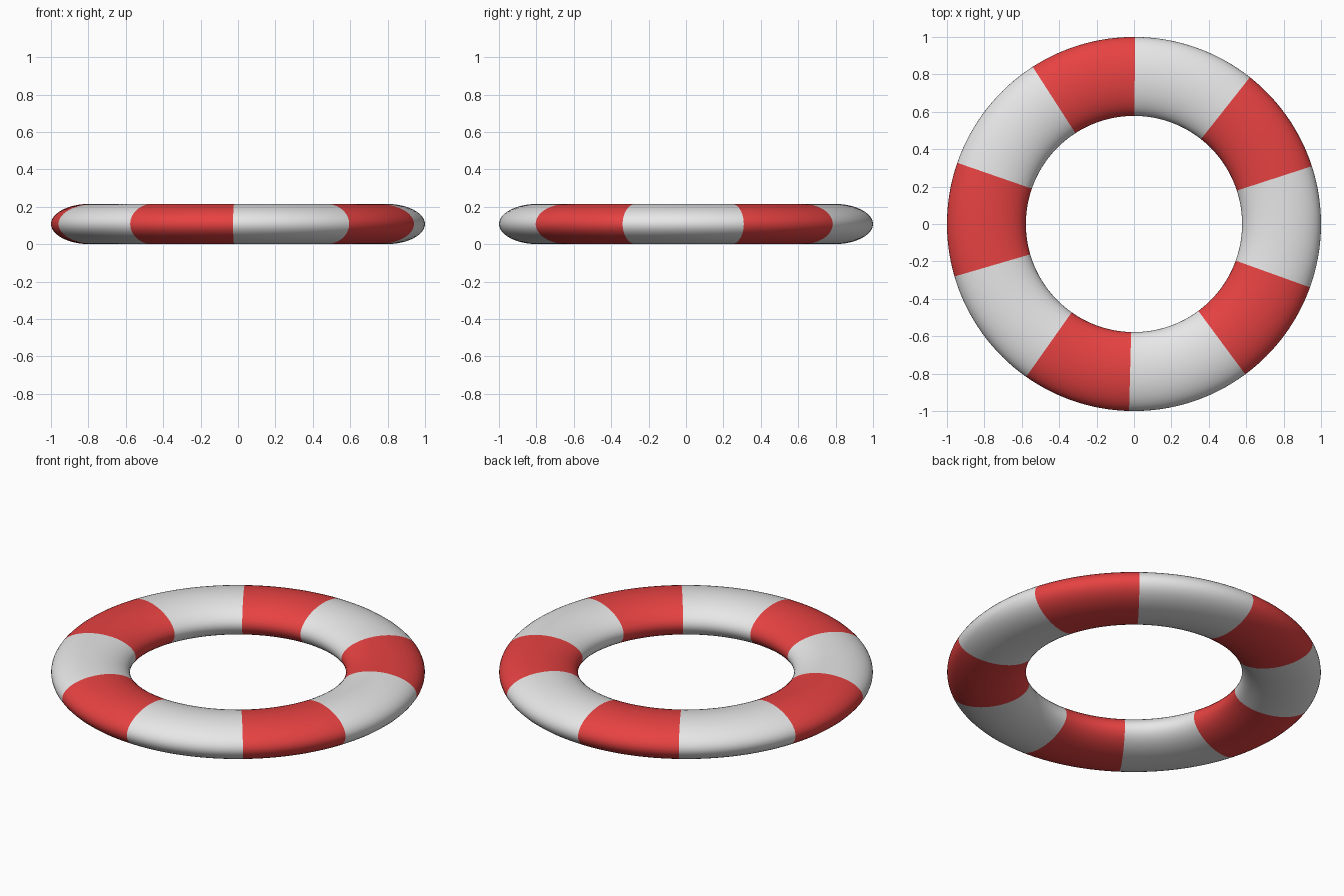
import bpy
import bmesh
from math import sin, cos, radians, tau

cube = bpy.data.objects.get("Cube")
if cube:
    bpy.data.objects.remove(cube, do_unlink=True)


def make_material(name, colour):
    mat = bpy.data.materials.new(name)
    mat.use_nodes = True
    mat.diffuse_color = colour
    mat.node_tree.nodes["Principled BSDF"].inputs["Base Color"].default_value = colour
    return mat


white = make_material("white", (0.8, 0.8, 0.8, 1))
red = make_material("red", (0.8, 0.054, 0.054, 1))

# Ring proportions: an oval tube swept round a circle
RING_RADIUS, TUBE_WIDTH, TUBE_HEIGHT = 0.789, 0.211, 0.108
TUBE_SIDES, BAND_STEPS = 48, 16

# Angles where the stripes meet, starting with a red stripe
edges = [18, 51.7, 89.7, 122.8, 160.9, 196.3, 234.8, 268.5, 306.5, 340.2]
edges.append(edges[0] + 360)

# Ring angles, evenly divided inside each stripe
angles = []
for start, end in zip(edges, edges[1:]):
    angles += [radians(start + (end - start) * i / BAND_STEPS) for i in range(BAND_STEPS)]

bm = bmesh.new()
loops = []
for a in angles:
    loop = []
    for j in range(TUBE_SIDES):
        t = tau * j / TUBE_SIDES
        r = RING_RADIUS + TUBE_WIDTH * cos(t)
        z = TUBE_HEIGHT * (1 + sin(t))
        loop.append(bm.verts.new((r * cos(a), r * sin(a), z)))
    loops.append(loop)

# Skin the loops; alternate stripes are red and white
for i, loop in enumerate(loops):
    following = loops[(i + 1) % len(loops)]
    for j in range(TUBE_SIDES):
        k = (j + 1) % TUBE_SIDES
        face = bm.faces.new((loop[j], following[j], following[k], loop[k]))
        face.material_index = (i // BAND_STEPS + 1) % 2
        face.smooth = True

bmesh.ops.recalc_face_normals(bm, faces=bm.faces)
mesh = bpy.data.meshes.new("striped_swim_ring")
bm.to_mesh(mesh)
bm.free()
mesh.materials.append(white)
mesh.materials.append(red)
ring = bpy.data.objects.new("striped_swim_ring", mesh)
bpy.context.collection.objects.link(ring)
